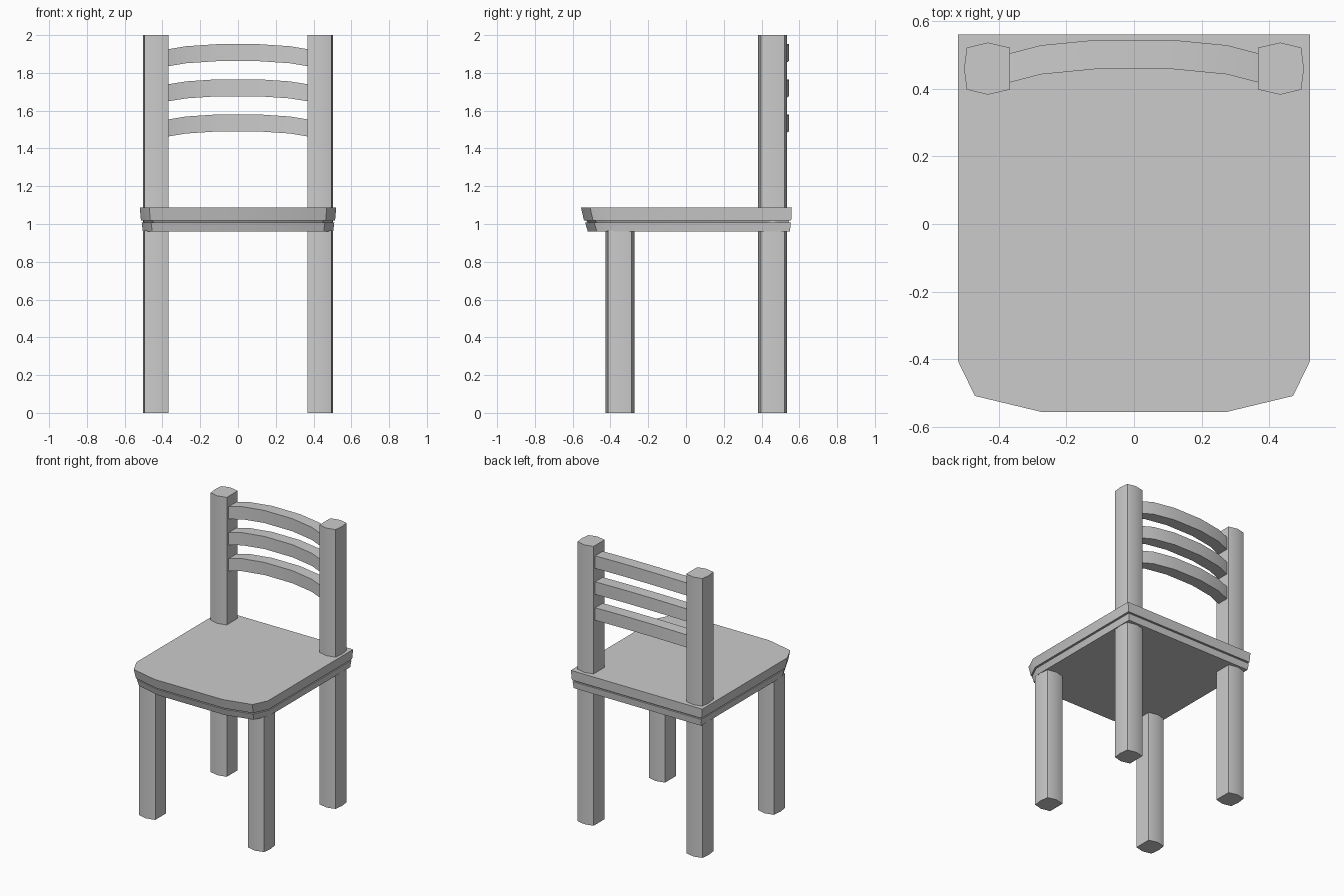
import bpy, bmesh
from math import radians

if "Cube" in bpy.data.objects:
    bpy.data.objects.remove(bpy.data.objects["Cube"])


def loft(name, rings):
    """Closed solid skinned through rings of equal point count."""
    bm = bmesh.new()
    loops = [[bm.verts.new(p) for p in ring] for ring in rings]
    n = len(loops[0])
    for a, b in zip(loops, loops[1:]):
        for i in range(n):
            j = (i + 1) % n
            bm.faces.new((a[i], a[j], b[j], b[i]))
    bm.faces.new(loops[0])
    bm.faces.new(loops[-1])
    bmesh.ops.recalc_face_normals(bm, faces=bm.faces)
    mesh = bpy.data.meshes.new(name)
    bm.to_mesh(mesh)
    bm.free()
    obj = bpy.data.objects.new(name, mesh)
    bpy.context.collection.objects.link(obj)
    bpy.ops.object.select_all(action='DESELECT')
    obj.select_set(True)
    bpy.context.view_layer.objects.active = obj
    bpy.ops.object.shade_smooth_by_angle(angle=radians(32))
    return obj


# Legs: square section with bulged faces, flat on the inner side
def leg(name, side, y, height):
    section = [(0.367, 0.062), (0.432, 0.077), (0.494, 0.062), (0.502, 0),
               (0.494, -0.062), (0.432, -0.077), (0.367, -0.062)]
    loft(name, [[(side * px, y + py, z) for px, py in section] for z in (0, height)])


for side, label in ((-1, "left"), (1, "right")):
    leg("front_leg_" + label, side, -0.35, 0.965)
    leg("back_post_" + label, side, 0.459, 2.0)


# Seat: rounded front outline, tapering downward, with a groove round the edge
def seat_ring(z, side, front, back):
    right = [(0.52 - side, 0.56 - back), (0.52 - side, -0.405 + front),
             (0.47 - side, -0.508 + front), (0.27 - side / 2, -0.556 + front)]
    outline = right + [(-x, y) for x, y in reversed(right)]
    return [(x, y, z) for x, y in outline]


loft("seat", [seat_ring(*r) for r in (
    (0.96, 0.016, 0.036, 0.010), (1.008, 0.010, 0.022, 0.005),
    (1.008, 0.022, 0.034, 0.017), (1.018, 0.018, 0.028, 0.015),
    (1.018, 0.006, 0.016, 0.003), (1.087, 0, 0, 0))])

# Back slats: bars bowed backward and upward between the posts
bow = [(0.367, 0.040, 0.026), (0.275, 0.016, 0.011), (0.11, 0, 0)]
path = [(-x, y, z) for x, y, z in bow] + bow[::-1]
for k in range(3):
    top = 1.952 - k * 0.186
    loft(f"back_slat_{k + 1}", [
        [(x, y - dy, z - dz) for y, z in
         ((0.458, top - 0.09), (0.544, top - 0.09), (0.544, top), (0.458, top))]
        for x, dy, dz in path])
